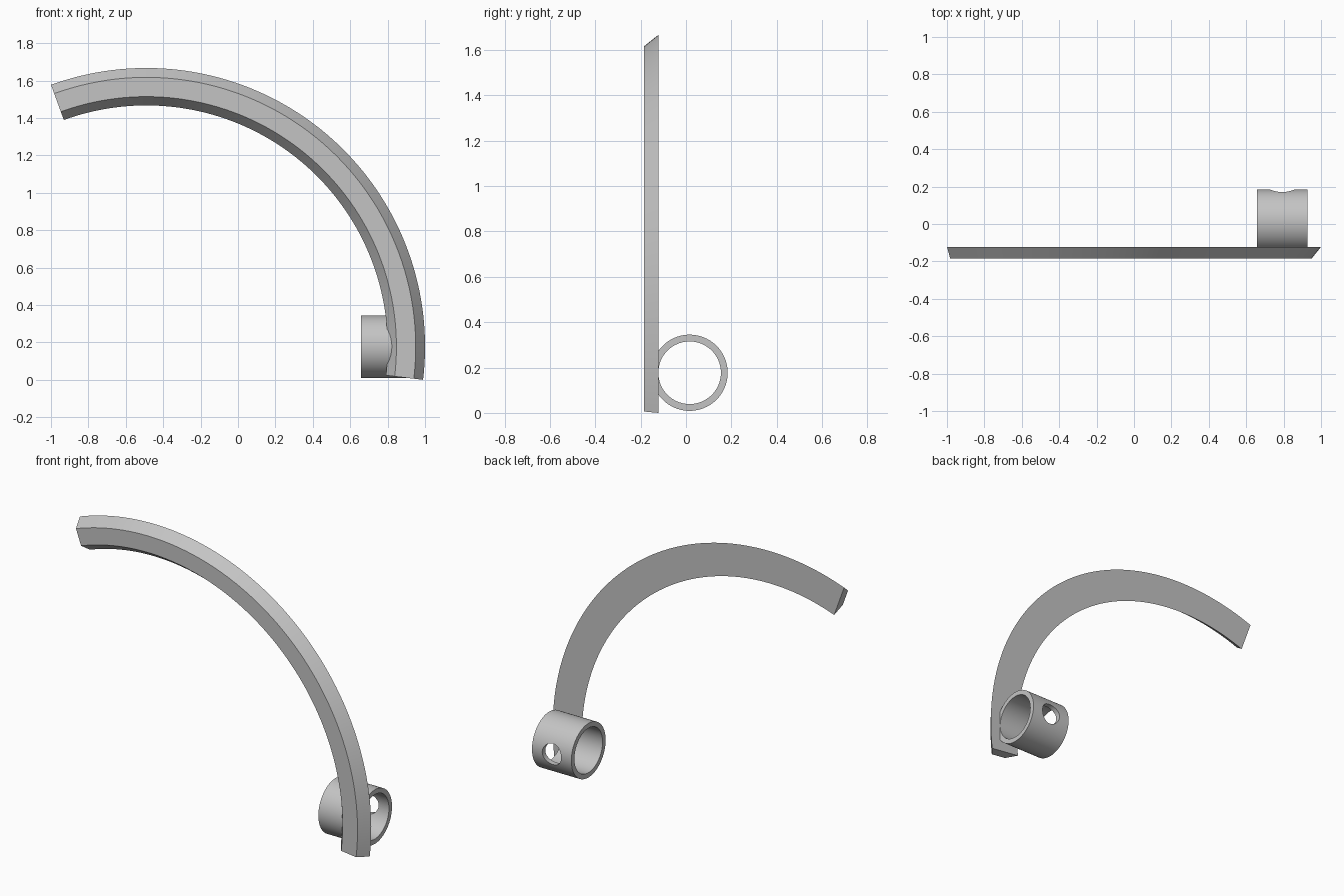
import bpy, bmesh
from math import radians, cos, sin, tau
from mathutils import Vector

if "Cube" in bpy.data.objects:
    bpy.data.objects.remove(bpy.data.objects["Cube"], do_unlink=True)

grey = bpy.data.materials.new("plain grey")
grey.use_nodes = True
grey.diffuse_color = (0.55, 0.55, 0.55, 1)
grey.node_tree.nodes["Principled BSDF"].inputs["Base Color"].default_value = grey.diffuse_color

ARC_CENTRE = Vector((-0.49, 0, 0.177))
TUBE_CENTRE = Vector((0.793, 0.016, 0.177))


def sweep(name, profile, centre, place, start, end, steps):
    """Sweep a closed (radius, offset) profile around a centre, capping open sweeps."""
    bm = bmesh.new()
    closed = abs(end - start - tau) < 1e-6
    rings = []
    for i in range(steps if closed else steps + 1):
        a = start + (end - start) * i / steps
        rings.append([bm.verts.new(centre + place(r, o, a)) for r, o in profile])
    pairs = list(zip(rings, rings[1:]))
    if closed:
        pairs.append((rings[-1], rings[0]))
    n = len(profile)
    for p, q in pairs:
        for j in range(n):
            k = (j + 1) % n
            bm.faces.new((p[j], p[k], q[k], q[j]))
    if not closed:
        bm.faces.new(rings[0])
        bm.faces.new(rings[-1])
    bmesh.ops.recalc_face_normals(bm, faces=bm.faces)
    mesh = bpy.data.meshes.new(name)
    bm.to_mesh(mesh)
    bm.free()
    mesh.materials.append(grey)
    obj = bpy.data.objects.new(name, mesh)
    bpy.context.collection.objects.link(obj)
    return obj


def smooth(obj):
    bpy.ops.object.select_all(action="DESELECT")
    obj.select_set(True)
    bpy.context.view_layer.objects.active = obj
    bpy.ops.object.shade_smooth_by_angle(angle=radians(30))


# Curved arm: wide flat back, narrower front, bevelled sides
arm = sweep("curved_arm",
            [(1.49, -0.122), (1.44, -0.185), (1.337, -0.185), (1.29, -0.122)],
            ARC_CENTRE, lambda r, o, a: Vector((r * cos(a), o, r * sin(a))),
            radians(-6.82), radians(110), 96)
smooth(arm)

# Mounting tube lying along x, partly sunk into the arm
tube = sweep("mounting_tube",
             [(0.168, -0.135), (0.168, 0.135), (0.138, 0.135), (0.138, -0.135)],
             TUBE_CENTRE, lambda r, o, a: Vector((o, r * cos(a), r * sin(a))),
             0, tau, 96)

# Screw hole through the rear wall of the tube
bpy.ops.mesh.primitive_cylinder_add(vertices=48, radius=0.065, depth=0.2,
                                    location=TUBE_CENTRE + Vector((0, 0.15, 0)),
                                    rotation=(radians(90), 0, 0))
cutter = bpy.context.object
cutter.name = "hole_cutter"
cutter.hide_render = True
cutter.data.materials.append(grey)
hole = tube.modifiers.new("screw_hole", "BOOLEAN")
hole.operation = "DIFFERENCE"
hole.solver = "EXACT"
hole.object = cutter
bpy.ops.object.select_all(action="DESELECT")
tube.select_set(True)
bpy.context.view_layer.objects.active = tube
bpy.ops.object.modifier_apply(modifier=hole.name)
bpy.data.objects.remove(cutter, do_unlink=True)
smooth(tube)
